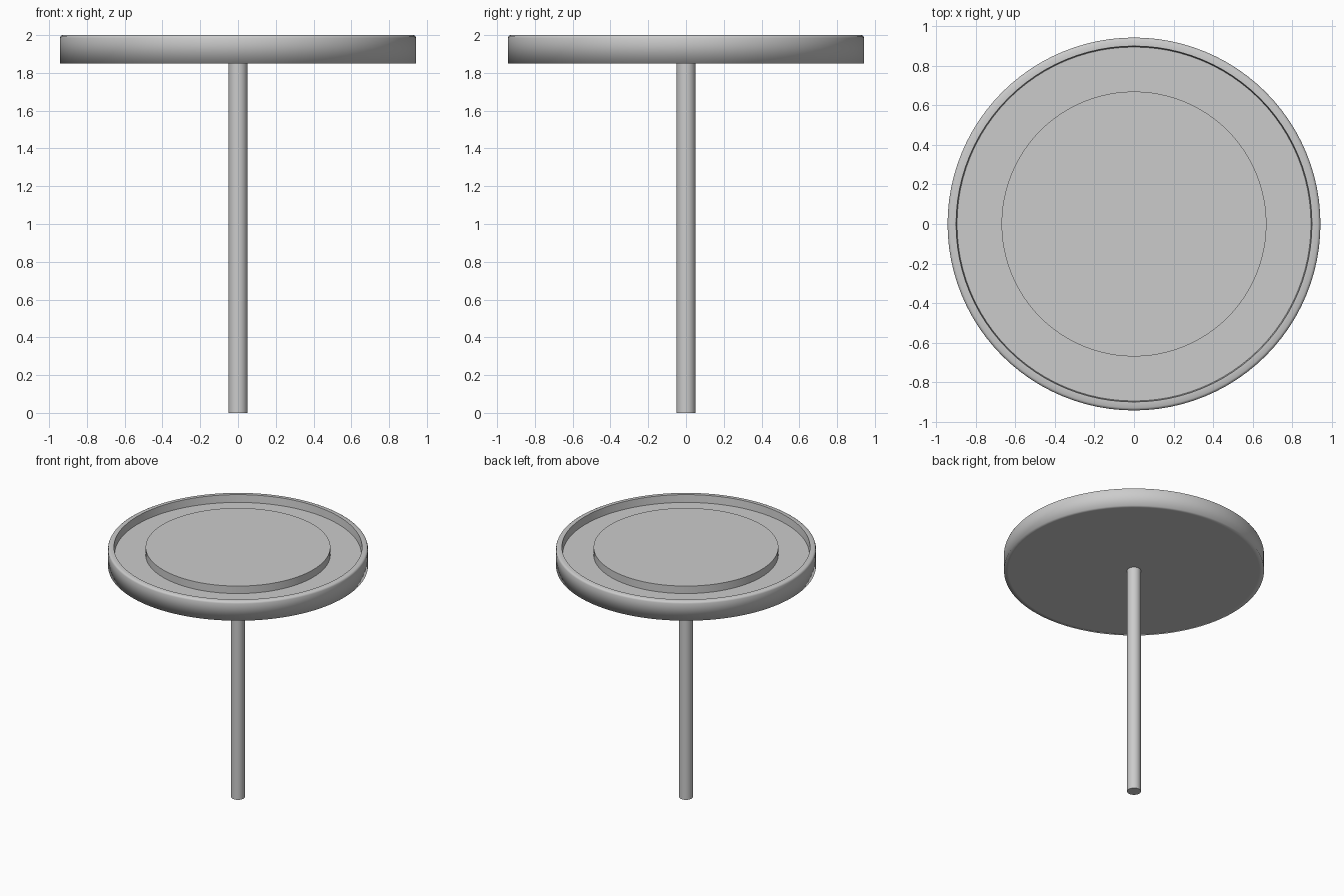
import bpy, bmesh
from math import cos, sin, tau

if "Cube" in bpy.data.objects:
    bpy.data.objects.remove(bpy.data.objects["Cube"])


def revolve(name, profile, sharp, sides=96):
    """Spin (radius, z) points about z, capping both ends; listed rings stay sharp."""
    bm = bmesh.new()
    rings = [[bm.verts.new((r * cos(tau * i / sides), r * sin(tau * i / sides), z))
              for i in range(sides)] for r, z in profile]
    for a, b in zip(rings, rings[1:]):
        for i in range(sides):
            j = (i + 1) % sides
            bm.faces.new((a[i], a[j], b[j], b[i])).smooth = True
    bm.faces.new(rings[0][::-1]).smooth = True
    bm.faces.new(rings[-1]).smooth = True
    for k in sharp:
        for i in range(sides):
            bm.edges.get((rings[k][i], rings[k][(i + 1) % sides])).smooth = False
    mesh = bpy.data.meshes.new(name)
    bm.to_mesh(mesh)
    bm.free()
    obj = bpy.data.objects.new(name, mesh)
    bpy.context.collection.objects.link(obj)
    return obj


# Central pole
revolve("pole", [(0.05, 0.0), (0.05, 1.85)], (0, 1), 48)

# Round tray: soft outer wall, rounded lip, recessed floor
revolve("rim_tray", [(0.91, 1.85), (0.943, 1.85), (0.943, 1.985), (0.939, 1.995),
                     (0.93, 2.0), (0.90, 2.0), (0.895, 1.94)], (5, 6))

# Raised disc in the middle of the recess
revolve("centre_disc", [(0.67, 1.94), (0.67, 2.0)], (0, 1))
